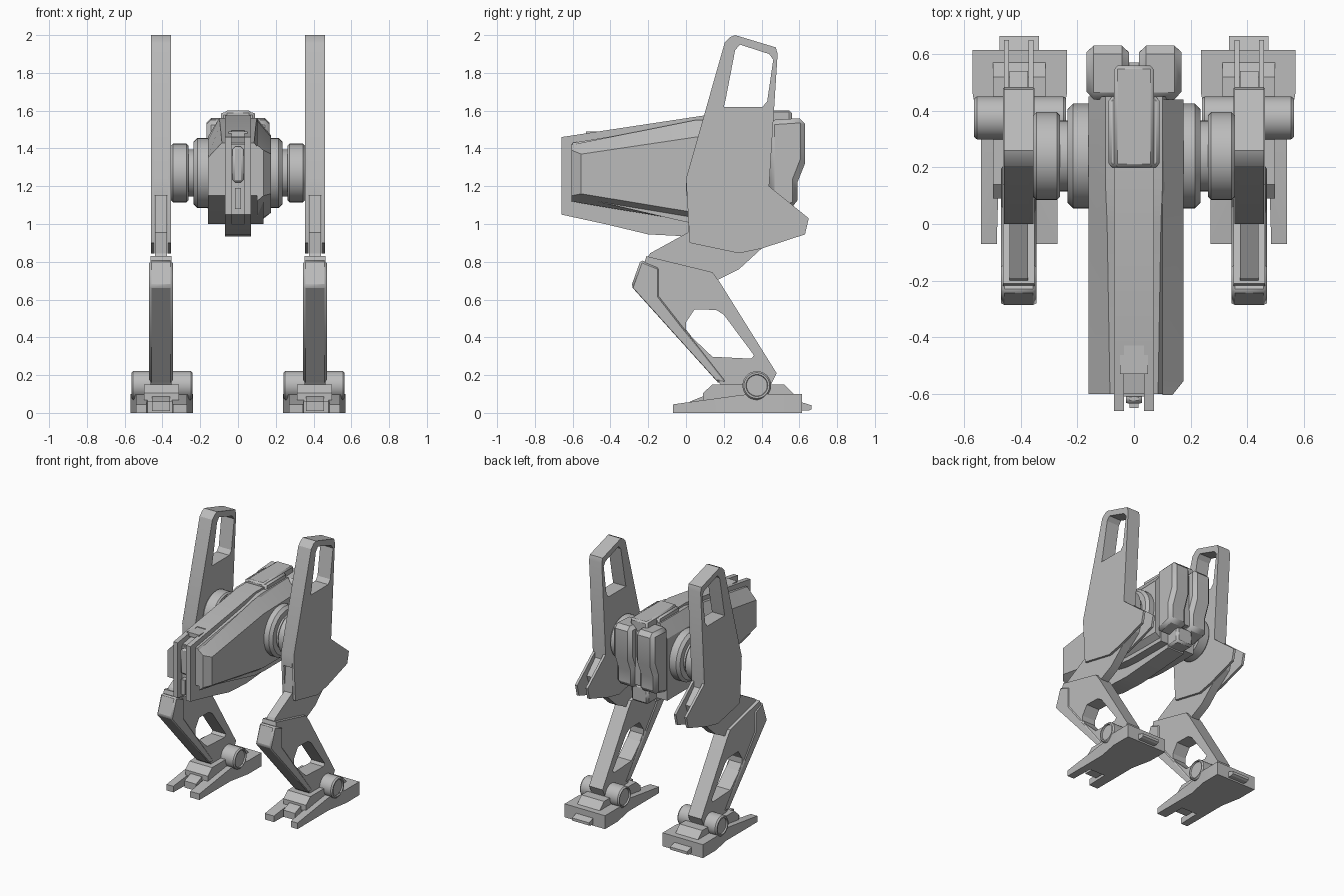
import bpy, bmesh, math

if "Cube" in bpy.data.objects:
    bpy.data.objects.remove(bpy.data.objects["Cube"])

grey = bpy.data.materials.new("matte_grey")
grey.diffuse_color = (0.5, 0.5, 0.5, 1)
grey.use_nodes = True
grey.node_tree.nodes["Principled BSDF"].inputs["Base Color"].default_value = grey.diffuse_color


def finish(name, bm, mirror=False):
    bmesh.ops.recalc_face_normals(bm, faces=bm.faces[:])
    me = bpy.data.meshes.new(name)
    bm.to_mesh(me)
    bm.free()
    me.materials.append(grey)
    me.shade_smooth()
    me.set_sharp_from_angle(angle=math.radians(25))
    ob = bpy.data.objects.new(name, me)
    bpy.context.collection.objects.link(ob)
    if mirror:
        ob.modifiers.new("mirror", 'MIRROR').use_mirror_merge = False
    return ob


def bevel(ob, width):
    m = ob.modifiers.new("bevel", 'BEVEL')
    m.width, m.segments, m.limit_method = width, 1, 'ANGLE'
    m.angle_limit = math.radians(50)


def extrude_loops(name, loops, to3d, vec, mirror):
    """Fill an outline with optional holes and give it thickness."""
    bm = bmesh.new()
    edges = []
    for loop in loops:
        vs = [bm.verts.new(to3d(p)) for p in loop]
        edges += [bm.edges.new((vs[i - 1], vs[i])) for i in range(len(vs))]
    bmesh.ops.triangle_fill(bm, edges=edges, use_beauty=True)
    r = bmesh.ops.extrude_face_region(bm, geom=bm.faces[:], use_keep_orig=True)
    verts = [v for v in r["geom"] if isinstance(v, bmesh.types.BMVert)]
    bmesh.ops.translate(bm, verts=verts, vec=vec)
    return finish(name, bm, mirror)


def side_plate(name, x0, x1, *loops, mirror=True):
    return extrude_loops(name, loops, lambda p: (x0, p[0], p[1]), (x1 - x0, 0, 0), mirror)


def box(name, x, y, z, mirror=False):
    return side_plate(name, x[0], x[1], [(y[0], z[0]), (y[1], z[0]), (y[1], z[1]), (y[0], z[1])],
                      mirror=mirror)


def loft(name, rings):
    bm = bmesh.new()
    rs = [[bm.verts.new(p) for p in ring] for ring in rings]
    n = len(rs[0])
    for a, b in zip(rs, rs[1:]):
        for i in range(n):
            bm.faces.new((a[i - 1], a[i], b[i], b[i - 1]))
    bm.faces.new(rs[0])
    bm.faces.new(rs[-1])
    return finish(name, bm)


def lathe_x(name, profile, y, z, seg=40):
    """Turned part around a sideways axis; profile holds (x, radius)."""
    bm = bmesh.new()
    rs = [[bm.verts.new((x, y + r * math.cos(2 * math.pi * i / seg), z + r * math.sin(2 * math.pi * i / seg)))
           for i in range(seg)] for x, r in profile]
    for a, b in zip(rs, rs[1:]):
        for i in range(seg):
            bm.faces.new((a[i - 1], a[i], b[i], b[i - 1]))
    bm.faces.new(rs[0])
    bm.faces.new(rs[-1])
    return finish(name, bm, True)


# Hull: tapered box, flush on the left and stepped in on the right
def hull_ring(y, lo, shoulder, top, w):
    return [(-.16, y, lo), (-.16, y, shoulder), (-w, y, top), (w, y, top), (.135, y, shoulder + .02), (.135, y, lo)]


loft("hull", [hull_ring(-.60, 1.15, 1.35, 1.43, .085), hull_ring(0, 1.01, 1.44, 1.53, .095),
              hull_ring(.12, 1.0, 1.46, 1.56, .1), hull_ring(.45, 1.0, 1.46, 1.56, .1)])

# Bevelled armour slab on the right flank
def slab_ring(y, x, lo, hi, lo2, hi2):
    return [(.10, y, lo), (.10, y, hi), (x, y, hi2), (x, y, lo2)]


loft("flank_armour", [slab_ring(-.605, .135, 1.12, 1.42, 1.15, 1.39),
                      slab_ring(-.555, .175, 1.11, 1.43, 1.16, 1.37),
                      slab_ring(.05, .175, 1.01, 1.55, 1.06, 1.46),
                      slab_ring(.44, .175, 1.0, 1.56, 1.06, 1.47)])

# Centre spine and keel, forked at the nose
side_plate("spine", -.07, .07, [(-.43, 1.0), (-.2, .945), (0, .935), (.45, .97), (.45, 1.57),
                                (.1, 1.575), (-.43, 1.495)], mirror=False)
side_plate("nose_prong", .035, .07, [(-.66, 1.05), (-.43, 1.0), (-.43, 1.495), (-.66, 1.46)])
side_plate("nose_core", -.035, .035, [(-.61, 1.05), (-.42, 1.0), (-.42, 1.44), (-.61, 1.42)], mirror=False)
bevel(box("nose_sensor", (-.028, .028), (-.635, -.6), (1.22, 1.41)), .012)
box("nose_bar", (-.016, .016), (-.65, -.6), (1.08, 1.19))
box("nose_bridge", (-.05, .05), (-.53, -.42), (1.46, 1.49))

# Roof hatch and rear cap
bevel(box("roof_hatch", (-.09, .09), (.2, .45), (1.5, 1.59)), .012)
bevel(box("rear_cap", (-.07, .07), (.2, .56), (1.4, 1.6)), .012)

# Paired rear housings
bevel(side_plate("rear_housing", .018, .168,
                 [(.44, 1.55), (.6, 1.56), (.63, 1.53), (.63, 1.32), (.59, 1.22), (.59, 1.1), (.44, 1.06)]), .028)
box("rear_core", (-.05, .05), (.4, .57), (1.12, 1.52))
bevel(box("rear_vent", (-.07, .07), (.4, .55), (.98, 1.11)), .015)

# Hip joints: stacked turned discs
lathe_x("hip_joint", [(.10, .185), (.215, .185), (.235, .165), (.235, .125), (.262, .125), (.262, .145),
                      (.272, .155), (.345, .155), (.36, .14)], .24, 1.27)

# Tall hip fins: solid core between two cheeks, with a window near the top
window = [(.2, 1.62), (.21, 1.66), (.26, 1.92), (.285, 1.95), (.44, 1.9), (.462, 1.87), (.43, 1.65), (.405, 1.62)]
crown = [(.44, 1.2), (.485, 1.9), (.475, 1.935), (.26, 2.0), (.235, 1.99), (.205, 1.96), (0, 1.24)]
side_plate("hip_fin_core", .37, .445, crown + [(0, 1.15), (.44, 1.15)], window)
cheek = crown + [(.02, .9), (.28, .845), (.40, .87), (.63, .945), (.65, 1.03)]
for label, x0 in (("inner", .355), ("outer", .442)):
    side_plate("hip_fin_cheek_" + label, x0, x0 + .018, cheek, window)

# Thighs hanging between the cheeks
side_plate("thigh", .375, .44, [(.03, 1.16), (.44, 1.16), (.54, 1.06), (.5, .95), (.40, .87), (.28, .76),
                                (.17, .705), (0, .72), (-.21, .81), (-.19, .845), (.01, .955)])

# Shins: open frame with a shield along the front
shin_hole = [(0, .43), (0, .48), (.045, .548), (.16, .545), (.2, .52), (.36, .305), (.345, .287), (.14, .297)]
side_plate("shin_frame", .352, .463, [(-.25, .68), (-.21, .83), (.14, .745), (.18, .69), (.48, .21),
                                      (.44, .13), (.2, .13)], shin_hole)
bevel(side_plate("shin_shield", .345, .47, [(-.29, .67), (-.24, .81), (-.14, .77), (-.14, .62),
                                            (.22, .16), (.17, .16)]), .012)

# Ankles: sideways drum with recessed ends
lathe_x("ankle_drum", [(.25, .05), (.25, .058), (.24, .062), (.24, .068), (.25, .076), (.555, .076),
                       (.565, .068), (.565, .058), (.555, .055), (.555, .05)], .375, .145)

# Feet: wedge sole with two toes, raised instep and heel tab
def sole_height(y):
    return .045 + .055 * min(1, max(0, (y + .07) / .4))


outline = [(.27, -.07), (.345, -.07), (.35, .1), (.48, .1), (.485, -.07), (.54, -.07),
           (.54, .3), (.57, .46), (.57, .615), (.237, .615), (.237, .46), (.27, .3)]
sole = extrude_loops("foot_sole", [outline], lambda p: (p[0], p[1], 0), (0, 0, .1), True)
for v in sole.data.vertices:
    if v.co.z > .05:
        v.co.z = sole_height(v.co.y)
side_plate("foot_instep", .312, .498, [(.09, .06), (.09, .105), (.14, .15), (.52, .15), (.58, .09), (.58, .06)])
side_plate("toe_bridge", .36, .455, [(.02, .01), (.02, .06), (.12, .1), (.2, .1), (.2, .01)])
side_plate("heel_tab", .335, .475, [(.6, .012), (.65, .012), (.665, .02), (.665, .04), (.6, .06)])
